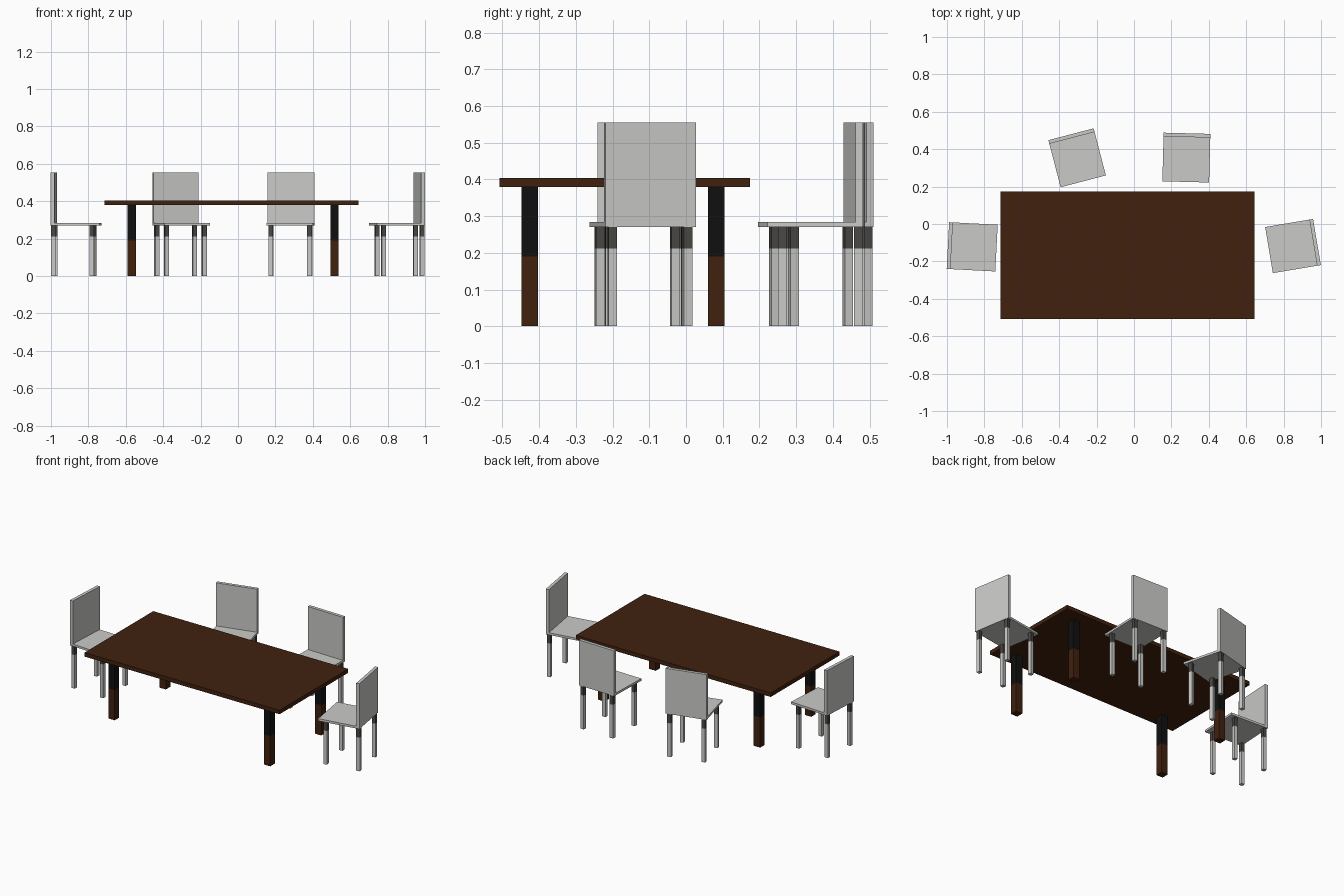
import bpy, bmesh, math
from mathutils import Matrix, Vector

if "Cube" in bpy.data.objects:
    bpy.data.objects.remove(bpy.data.objects["Cube"])


def mat(name, r, g, b):
    m = bpy.data.materials.new(name)
    m.diffuse_color = (r, g, b, 1)
    m.use_nodes = True
    m.node_tree.nodes["Principled BSDF"].inputs["Base Color"].default_value = m.diffuse_color
    return m


BROWN = mat("dark brown wood", 0.052, 0.0150, 0.0045)
BLACK = mat("black", 0.005, 0.005, 0.005)
GREY = mat("light grey", 0.59, 0.59, 0.575)
DARK = mat("dark grey", 0.07, 0.065, 0.06)


def box(name, lo, hi, mats, split=None, place=Matrix()):
    """Box from corner lo to corner hi; faces above height split get the second material."""
    lo, hi = Vector(lo), Vector(hi)
    bm = bmesh.new()
    bmesh.ops.create_cube(bm, size=1)
    for v in bm.verts:
        v.co = (lo + hi) / 2 + v.co * (hi - lo)
    if split is not None:
        bmesh.ops.bisect_plane(bm, geom=bm.verts[:] + bm.edges[:] + bm.faces[:],
                               plane_co=(0, 0, split), plane_no=(0, 0, 1))
        for f in bm.faces:
            f.material_index = int(f.calc_center_median().z > split)
    me = bpy.data.meshes.new(name)
    bm.to_mesh(me)
    bm.free()
    for m in mats:
        me.materials.append(m)
    ob = bpy.data.objects.new(name, me)
    ob.matrix_world = place
    bpy.context.collection.objects.link(ob)


def leg(name, x, y, half, top, mats, split, place=Matrix()):
    box(name, (x - half, y - half, 0), (x + half, y + half, top), mats, split, place)


# Table
box("table_top", (-0.713, -0.508, 0.379), (0.645, 0.175, 0.404), [BROWN])
for x in (-0.567, 0.516):
    for y in (-0.426, 0.082):
        leg("table_leg", x, y, 0.0225, 0.379, [BROWN, BLACK], 0.19)


# Chairs: local +y is the backrest side
def chair(name, x, y, degrees):
    place = Matrix.Translation((x, y, 0)) @ Matrix.Rotation(math.radians(degrees), 4, 'Z')
    box(name + "_seat", (-0.125, -0.13, 0.27), (0.125, 0.11, 0.284), [GREY], place=place)
    box(name + "_backrest", (-0.125, 0.11, 0.27), (0.125, 0.13, 0.555), [GREY], place=place)
    for lx in (-0.104, 0.104):
        for ly, part in ((-0.09, "_front_leg"), (0.117, "_back_leg")):
            leg(name + part, lx, ly, 0.0115, 0.27, [GREY, DARK], 0.212, place)


chair("left_chair", -0.865, -0.122, 87)
chair("right_chair", 0.850, -0.118, -80.5)
chair("back_left_chair", -0.304, 0.354, 14.6)
chair("back_right_chair", 0.280, 0.355, -1.5)
